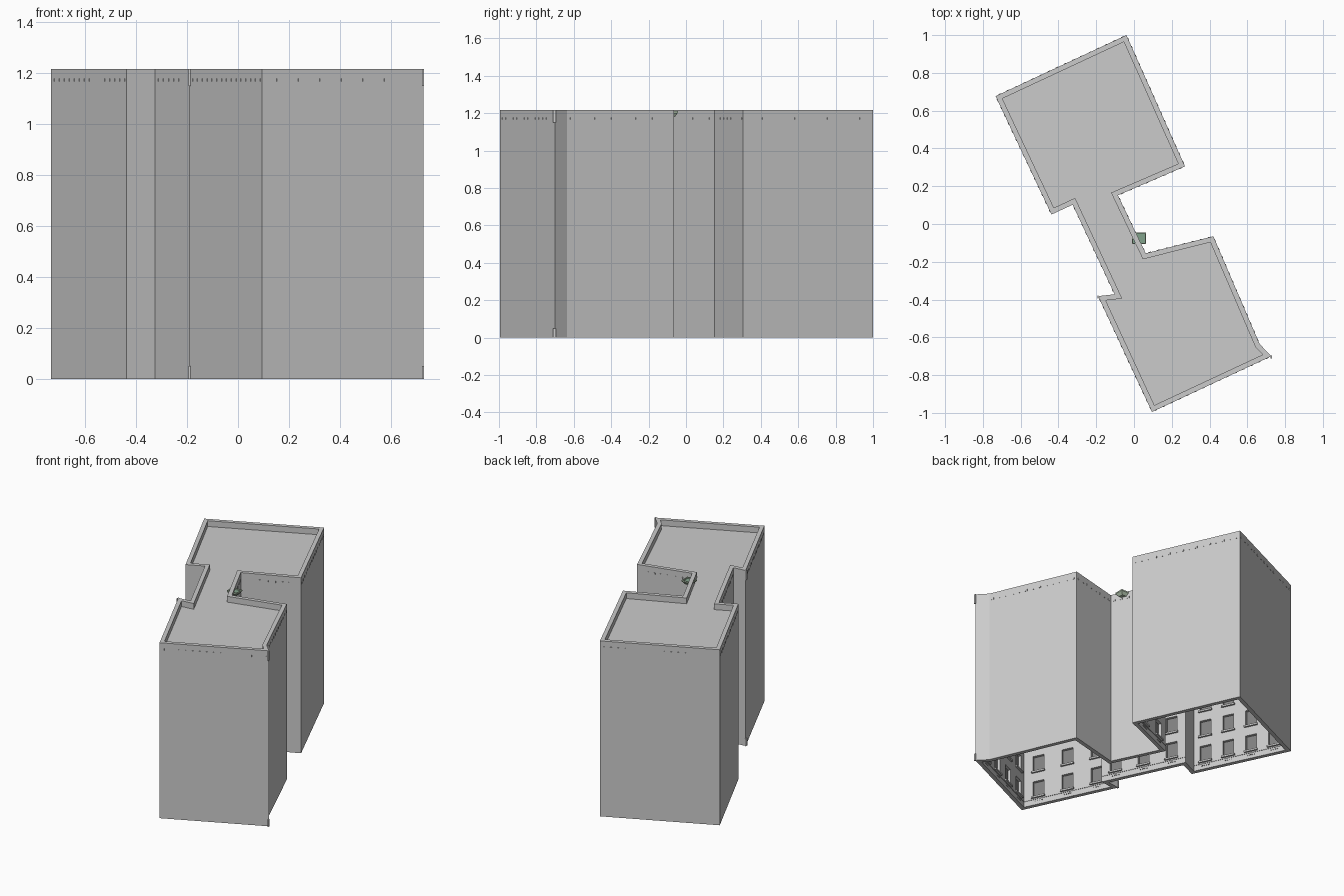
import bpy, bmesh
from mathutils import Vector, Matrix

if "Cube" in bpy.data.objects:
    bpy.data.objects.remove(bpy.data.objects["Cube"])

# Footprint, counter-clockwise
PLAN = [Vector(p) for p in [
    (-0.04, 1.0), (-0.733, 0.677), (-0.437, 0.05), (-0.325, 0.102),
    (-0.103, -0.372), (-0.19, -0.382), (0.095, -0.995), (0.727, -0.70),
    (0.665, -0.635), (0.42, -0.065), (0.062, -0.155), (-0.085, 0.152),
    (0.27, 0.305)]]
TOP, ROOF, BAND, T = 1.216, 1.176, 1.178, 0.027
SILL, WIN_H, WIN_W, PITCH, ROWS = 0.06, 0.11, 0.076, 0.185, 6


def material(name, rgb):
    m = bpy.data.materials.new(name)
    m.diffuse_color = (*rgb, 1)
    m.use_nodes = True
    m.node_tree.nodes["Principled BSDF"].inputs["Base Color"].default_value = m.diffuse_color
    return m


def finish(name, bm, mat=None):
    me = bpy.data.meshes.new(name)
    bm.to_mesh(me)
    bm.free()
    ob = bpy.data.objects.new(name, me)
    bpy.context.collection.objects.link(ob)
    if mat:
        me.materials.append(mat)
    return ob


def offset(poly, d):
    """Mitred inward offset."""
    out, n = [], len(poly)
    for i, p in enumerate(poly):
        a = (p - poly[i - 1]).normalized()
        b = (poly[(i + 1) % n] - p).normalized()
        na, nb = Vector((-a.y, a.x)), Vector((-b.y, b.x))
        out.append(p + (na + nb) * d / (1 + na.dot(nb)))
    return out


def edges(poly):
    return [(poly[i], poly[(i + 1) % len(poly)]) for i in range(len(poly))]


def face(bm, pts):
    return bm.faces.new([bm.verts.new(p) for p in pts])


def wall(bm, a, b, z0, z1, flip=False):
    pts = [(*a, z0), (*b, z0), (*b, z1), (*a, z1)]
    face(bm, pts[::-1] if flip else pts)


def ring(bm, outer, inner, z, up=True):
    for (a, b), (c, d) in zip(edges(outer), edges(inner)):
        pts = [(*a, z), (*b, z), (*d, z), (*c, z)]
        face(bm, pts if up else pts[::-1])


def frame_of(a, b):
    """Matrix: x along the wall, y inward, z up, origin at a."""
    d = (b - a).normalized()
    return Matrix(((d.x, -d.y, 0, a.x), (d.y, d.x, 0, a.y), (0, 0, 1, 0), (0, 0, 0, 1)))


def box(bm, m, lo, hi):
    lo, hi = Vector(lo), Vector(hi)
    bmesh.ops.create_cube(bm, size=1, matrix=m @ Matrix.Translation((lo + hi) / 2)
                          @ Matrix.Diagonal((*(hi - lo), 1)))


trim = material("trim_grey", (0.58, 0.59, 0.58))
dark = material("dark_grey", (0.22, 0.22, 0.22))
green = material("pale_green", (0.5, 0.62, 0.47))
deep_green = material("deep_green", (0.22, 0.36, 0.26))
INNER = offset(PLAN, T)

# Plain outer walls with the open bottom edge
bm = bmesh.new()
for a, b in edges(PLAN):
    wall(bm, a, b, 0, BAND)
ring(bm, PLAN, INNER, 0, up=False)
finish("outer_walls", bm)

# Parapet
bm = bmesh.new()
for a, b in edges(PLAN):
    wall(bm, a, b, BAND, TOP)
for a, b in edges(INNER):
    wall(bm, a, b, ROOF, TOP, flip=True)
ring(bm, PLAN, INNER, TOP)
finish("parapet", bm, trim)

# Roof
bm = bmesh.new()
face(bm, [(*p, ROOF) for p in INNER])
finish("roof", bm)

# Inner facade with recessed windows, sills and plinth vents
walls, panes, sills, vents = (bmesh.new() for _ in range(4))
for a, b in edges(INNER):
    L = (b - a).length
    m = frame_of(a, b)
    n = round(L / 0.175) if L > 0.15 else 0
    if n == 0:
        wall(walls, a, b, 0, ROOF, flip=True)
        continue

    def quad(bm, *pts):
        face(bm, [m @ Vector(p) for p in pts])

    us = [0]
    for i in range(n):
        c = L * (i + 0.5) / n
        us += [c - WIN_W / 2, c + WIN_W / 2]
        for k in range(4):
            x = c - 0.024 + k * 0.015
            box(vents, m, (x - 0.004, 0, 0.022), (x + 0.004, 0.002, 0.029))
    us.append(L)
    zs = [0]
    for r in range(ROWS):
        zs += [SILL + r * PITCH, SILL + r * PITCH + WIN_H]
    zs.append(ROOF)
    D = -0.018
    for i in range(len(us) - 1):
        for j in range(len(zs) - 1):
            u, v, z, w = us[i], us[i + 1], zs[j], zs[j + 1]
            if i % 2 == 0 or j % 2 == 0:
                quad(walls, (u, 0, z), (u, 0, w), (v, 0, w), (v, 0, z))
                continue
            quad(panes, (u, D, z), (u, D, w), (v, D, w), (v, D, z))
            c = [(u, z), (v, z), (v, w), (u, w)]
            for k in range(4):
                (p, q), (s, t) = c[k], c[(k + 1) % 4]
                quad(walls, (p, 0, q), (s, 0, t), (s, D, t), (p, D, q))
            box(sills, m, (u - 0.008, 0, z - 0.012), (v + 0.008, 0.012, z))
    # plinth ledge
    box(sills, m, (0, 0, 0.038), (L, 0.003, 0.042))
finish("inner_facade", walls)
finish("window_panes", panes, dark)
finish("window_sills", sills, trim)
finish("plinth_vents", vents, dark)

# Dentils under the parapet
bm = bmesh.new()
for a, b in edges(PLAN):
    L = (b - a).length
    n = int(L / 0.045)
    for i in range(n if L > 0.15 else 0):
        x = L * (i + 0.5) / n
        box(bm, frame_of(a, b), (x - 0.007, -0.002, 1.166), (x + 0.007, 0.004, BAND))
finish("dentils", bm, trim)

# Cornice and plinth tips at the two sharp corners
bm = bmesh.new()
for p in (PLAN[5], PLAN[7]):
    for z0, z1 in ((0, 0.05), (1.15, TOP)):
        box(bm, Matrix.Translation((*p, 0)), (-0.004, -0.012, z0), (0.003, 0.004, z1))
finish("corner_tips", bm, trim)

# Small roof vent straddling the parapet: tapered open hopper
bm = bmesh.new()
lo = [Vector((0.008, -0.09)), Vector((0.048, -0.09)), Vector((0.048, -0.058)), Vector((0.008, -0.058))]
hi = [Vector((-0.01, -0.107)), Vector((0.064, -0.107)), Vector((0.064, -0.044)), Vector((-0.01, -0.044))]
rim = offset(hi, 0.006)
for (a, b), (c, d), (e, f) in zip(edges(lo), edges(hi), edges(rim)):
    face(bm, [(*a, 1.182), (*b, 1.182), (*d, 1.202), (*c, 1.202)])
    wall(bm, c, d, 1.202, 1.211)
    wall(bm, e, f, 1.203, 1.211, flip=True)
ring(bm, hi, rim, 1.211)
face(bm, [(*p, 1.182) for p in lo[::-1]])
finish("roof_vent", bm, green)
bm = bmesh.new()
face(bm, [(*p, 1.203) for p in rim])
finish("roof_vent_grille", bm, deep_green)
